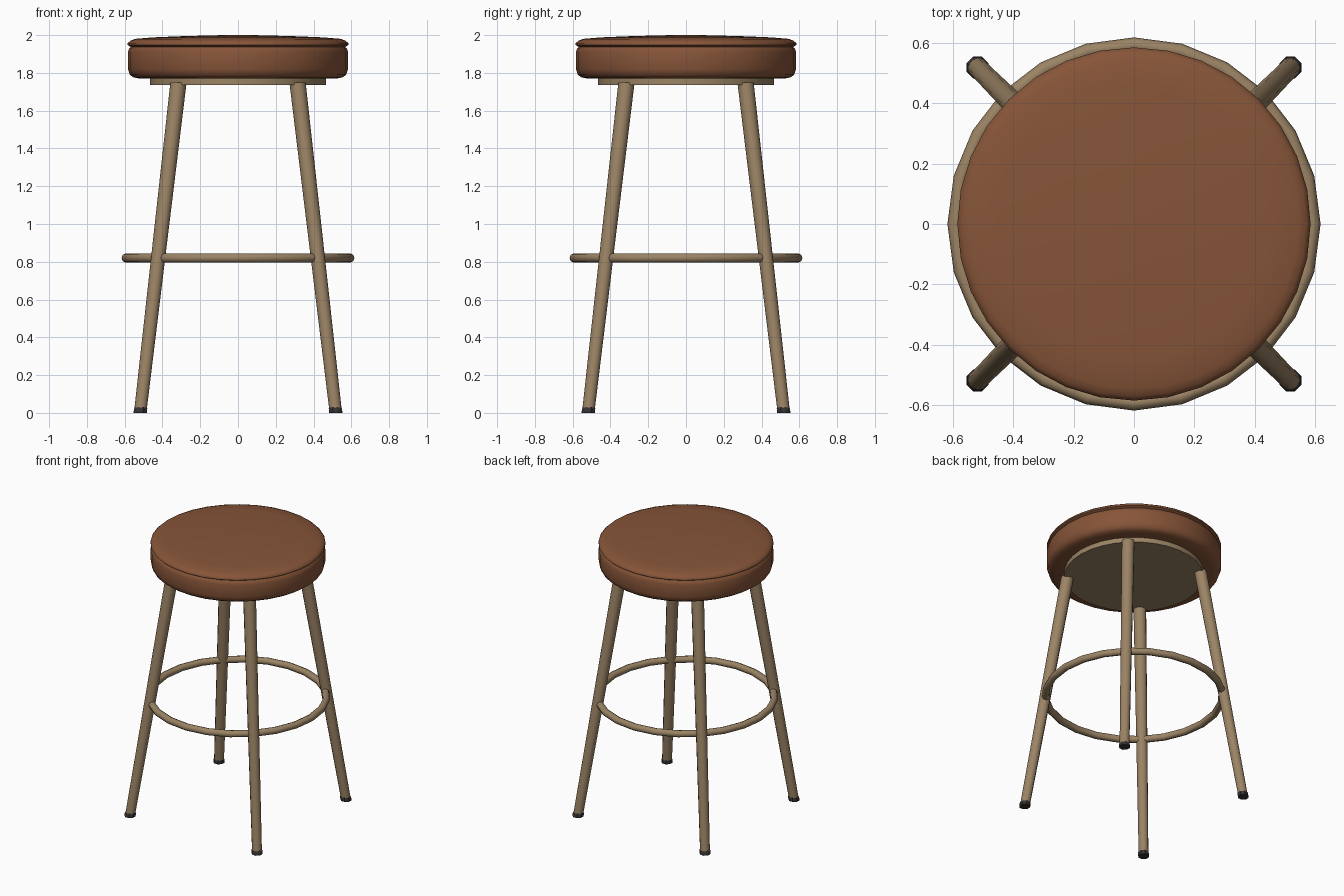
import bpy, bmesh, math

if "Cube" in bpy.data.objects:
    bpy.data.objects.remove(bpy.data.objects["Cube"])

def material(name, rgb):
    m = bpy.data.materials.new(name)
    m.diffuse_color = (*rgb, 1)
    m.use_nodes = True
    m.node_tree.nodes["Principled BSDF"].inputs["Base Color"].default_value = m.diffuse_color
    return m

BROWN = material("leather", (0.24, 0.09, 0.04))
TAN = material("wood", (0.33, 0.23, 0.13))
DARK = material("rubber", (0.035, 0.032, 0.03))

def loft(name, rings, sides, mat, angle=40, phase=0.0):
    """Stack horizontal circles given as (x, y, z, radius) and cap both ends."""
    bm = bmesh.new()
    loops = []
    for x, y, z, r in rings:
        loops.append([bm.verts.new((x + r * math.cos(phase + 2 * math.pi * i / sides),
                                    y + r * math.sin(phase + 2 * math.pi * i / sides), z))
                      for i in range(sides)])
    for a, b in zip(loops, loops[1:]):
        for i in range(sides):
            j = (i + 1) % sides
            bm.faces.new((a[i], a[j], b[j], b[i]))
    bm.faces.new(loops[0][::-1])
    bm.faces.new(loops[-1])
    me = bpy.data.meshes.new(name)
    bm.to_mesh(me)
    bm.free()
    ob = bpy.data.objects.new(name, me)
    bpy.context.collection.objects.link(ob)
    finish(ob, mat, angle)
    return ob

def finish(ob, mat, angle):
    ob.data.materials.append(mat)
    bpy.ops.object.select_all(action='DESELECT')
    ob.select_set(True)
    bpy.context.view_layer.objects.active = ob
    bpy.ops.object.shade_smooth_by_angle(angle=math.radians(angle))

# Padded seat with a crease below the top lip
profile = [(1.77, 0.52), (1.776, 0.553), (1.79, 0.573), (1.82, 0.583), (1.91, 0.583),
           (1.928, 0.577), (1.938, 0.568), (1.947, 0.584), (1.957, 0.584), (1.97, 0.57),
           (1.98, 0.545), (1.988, 0.45), (1.995, 0.28), (2.0, 0.08)]
loft("seat_cushion", [(0, 0, z, r) for z, r in profile], 32, BROWN, 50)

# Disc under the cushion
loft("seat_base", [(0, 0, 1.735, 0.465), (0, 0, 1.785, 0.465)], 32, TAN)

# Splayed, tapered legs with rubber feet
def leg_centre(z):
    return 0.518 - 0.203 * z / 1.75

for sx, sy, label in ((-1, -1, "front_left"), (1, -1, "front_right"),
                      (-1, 1, "back_left"), (1, 1, "back_right")):
    def ring(z, r):
        return (sx * leg_centre(z), sy * leg_centre(z), z, r)
    loft(label + "_leg", [ring(0.01, 0.033), ring(1.75, 0.043)], 12, TAN)
    loft(label + "_foot", [ring(0, 0.038), ring(0.022, 0.038), ring(0.03, 0.034)],
         8, DARK, phase=math.pi / 8)

# Footrest ring
bpy.ops.mesh.primitive_torus_add(major_segments=24, minor_segments=8,
                                 major_radius=0.592, minor_radius=0.025,
                                 location=(0, 0, 0.82))
footrest = bpy.context.object
footrest.name = "footrest_ring"
finish(footrest, TAN, 60)
